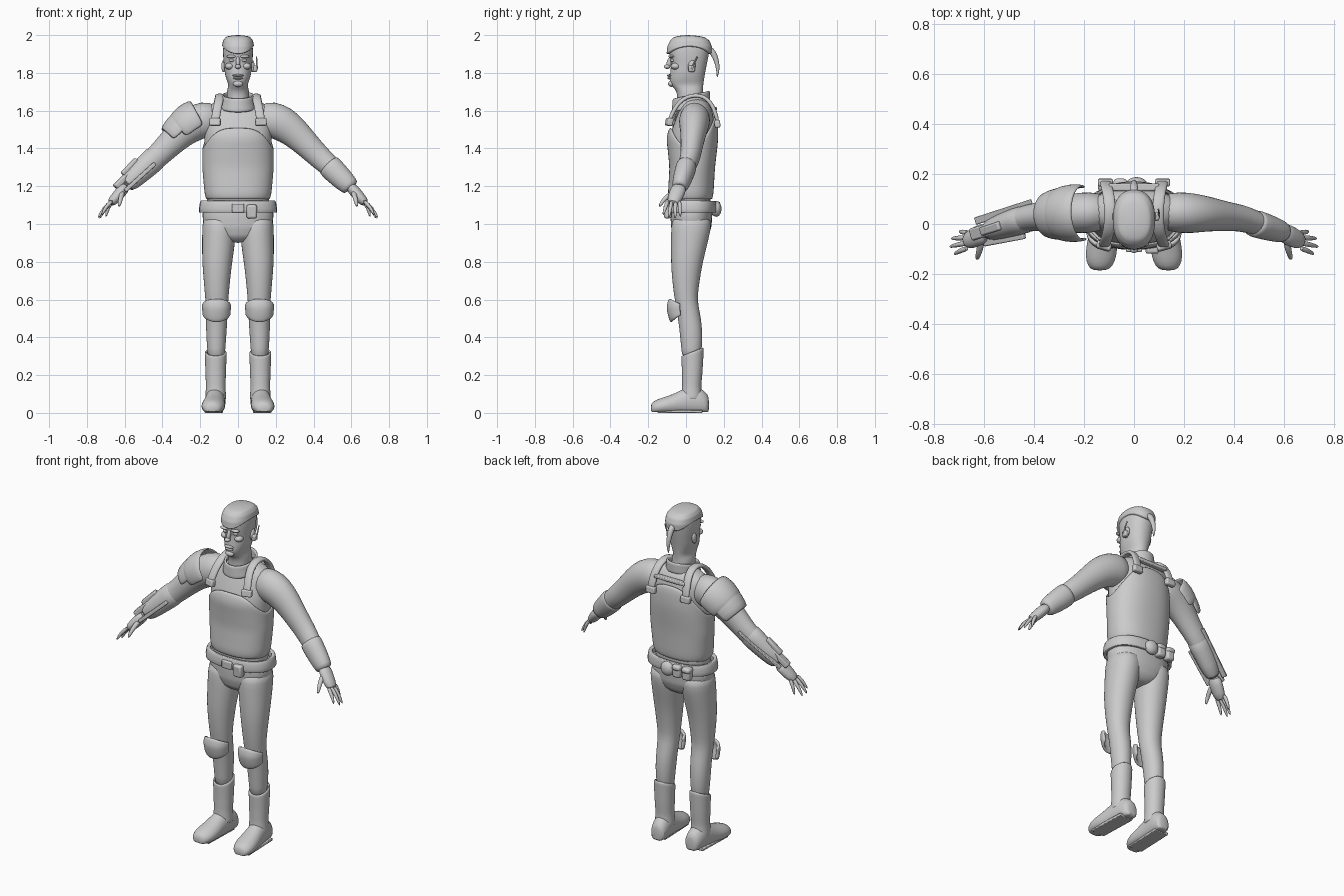
import bpy, bmesh
from math import sin, cos, pi, radians
from mathutils import Vector, Matrix

if "Cube" in bpy.data.objects:
    bpy.data.objects.remove(bpy.data.objects["Cube"])

grey = bpy.data.materials.new("plain_grey")
grey.use_nodes = True
grey.diffuse_color = (0.6, 0.6, 0.6, 1)
grey.node_tree.nodes["Principled BSDF"].inputs["Base Color"].default_value = (0.6, 0.6, 0.6, 1)


def finish(name, bm, mirror=False, thick=0, sub=0, bevel=0, angle=50):
    """Turn a bmesh into a shaded object with its modifiers."""
    bmesh.ops.recalc_face_normals(bm, faces=bm.faces)
    mesh = bpy.data.meshes.new(name)
    bm.to_mesh(mesh)
    bm.free()
    mesh.materials.append(grey)
    obj = bpy.data.objects.new(name, mesh)
    bpy.context.collection.objects.link(obj)
    if mirror:
        obj.modifiers.new("mirror", "MIRROR").use_clip = False
        obj.modifiers["mirror"].use_mirror_merge = False
    if thick:
        solid = obj.modifiers.new("thickness", "SOLIDIFY")
        solid.thickness, solid.offset = thick, 0
    if bevel:
        edge = obj.modifiers.new("bevel", "BEVEL")
        edge.width, edge.segments = bevel, 2
    if sub:
        smooth = obj.modifiers.new("smooth", "SUBSURF")
        smooth.levels = smooth.render_levels = sub
    for other in bpy.context.selected_objects:
        other.select_set(False)
    obj.select_set(True)
    bpy.context.view_layer.objects.active = obj
    bpy.ops.object.shade_smooth_by_angle(angle=radians(angle))
    return obj


def skin(name, rows, closed=True, caps=True, **options):
    """Join rows of points into a surface."""
    bm = bmesh.new()
    grid = [[bm.verts.new(p) for p in row] for row in rows]
    count = len(grid[0])
    for low, high in zip(grid, grid[1:]):
        for i in range(count if closed else count - 1):
            j = (i + 1) % count
            bm.faces.new((low[i], low[j], high[j], high[i]))
    if caps and closed:
        bm.faces.new(grid[0])
        bm.faces.new(grid[-1])
    return finish(name, bm, **options)


def angles(arc, count):
    full = arc is None
    a, b = (0, 360) if full else arc
    return [radians(a + (b - a) * i / (count if full else count - 1)) for i in range(count)]


def shell(name, profile, bottom=None, top=None, arc=None, power=2.3, levels=12, count=24, **options):
    """Upright form from rows of height, half width, front, back and centre x."""
    def point(z, a):
        z = min(max(z, profile[0][0]), profile[-1][0])
        for p, q in zip(profile, profile[1:]):
            if z <= q[0]:
                t = (z - p[0]) / (q[0] - p[0])
                break
        w, front, back, cx = [u + (v - u) * t for u, v in zip((p + (0,))[1:5], (q + (0,))[1:5])]
        c, s = cos(a), sin(a)
        x = abs(c) ** (2 / power) * (1 if c > 0 else -1)
        y = abs(s) ** (2 / power) * (1 if s > 0 else -1)
        return Vector((cx + w * x, (front + back) / 2 + (back - front) / 2 * y, z))
    low = bottom or (lambda a: profile[0][0])
    high = top or (lambda a: profile[-1][0])
    turn = angles(arc, count)
    rows = [[point(low(a) + (high(a) - low(a)) * k / levels, a) for a in turn] for k in range(levels + 1)]
    return skin(name, rows, closed=arc is None, **options)


def tube(name, path, arc=None, count=16, flat=1, **options):
    """Limb along points given as x, y, z and radius."""
    points = [Vector(p[:3]) for p in path]
    rows = []
    for i, p in enumerate(points):
        along = (points[min(i + 1, len(path) - 1)] - points[max(i - 1, 0)]).normalized()
        side = Vector((0, 1, 0))
        side = (side - along * side.dot(along)).normalized()
        up = side.cross(along)
        up = up if up.z > 0 or abs(up.z) < 0.01 else -up
        r = path[i][3]
        rows.append([p + side * r * flat * cos(a) + up * r * sin(a) for a in angles(arc, count)])
    return skin(name, rows, closed=arc is None, **options)


def blob(name, place, size, tilt=0, **options):
    bm = bmesh.new()
    matrix = Matrix.Translation(place) @ Matrix.Rotation(radians(tilt), 4, "X") @ Matrix.Diagonal((*size, 1))
    bmesh.ops.create_uvsphere(bm, u_segments=20, v_segments=12, radius=1, matrix=matrix)
    return finish(name, bm, **options)


def bar(name, start, end, width, depth, **options):
    """Bevelled box running between two points."""
    start, end = Vector(start), Vector(end)
    along = end - start
    turn = along.to_track_quat("Z", "Y").to_matrix().to_4x4()
    bm = bmesh.new()
    matrix = Matrix.Translation((start + end) / 2) @ turn @ Matrix.Diagonal((width, depth, along.length, 1))
    bmesh.ops.create_cube(bm, size=1, matrix=matrix)
    return finish(name, bm, bevel=min(width, depth) * 0.25, **options)


# Shirt and vest
shell("shirt", [(1.06, .165, -.075, .13), (1.2, .165, -.075, .13), (1.35, .175, -.075, .14),
                (1.46, .18, -.09, .15), (1.56, .185, -.055, .15), (1.62, .18, -.03, .135),
                (1.655, .14, -.01, .12), (1.67, .08, 0, .1)], sub=1)
shell("vest", [(1.13, .162, -.085, .135), (1.16, .172, -.09, .14), (1.3, .184, -.082, .148),
               (1.4, .184, -.092, .16), (1.46, .182, -.1, .166), (1.54, .172, -.07, .164), (1.6, .16, -.045, .15)],
      top=lambda a: 1.545 + .035 * sin(a) - .14 * abs(cos(a)) ** 3, caps=False, thick=.012, sub=1, count=32)
shell("collar", [(1.58, .1, -.07, .125), (1.64, .084, -.066, .12), (1.72, .078, -.062, .122)],
      bottom=lambda a: 1.615 + .025 * sin(a), top=lambda a: 1.685 + .02 * sin(a),
      caps=False, thick=.014, sub=1, levels=4, power=2)

# Shoulder straps with end tabs
strap = [(.122, -.092, 1.53), (.115, -.072, 1.59), (.1, -.03, 1.655), (.095, .04, 1.685),
         (.1, .11, 1.67), (.11, .15, 1.61), (.115, .17, 1.53)]
skin("straps", [[(x - .024, y, z), (x, y, z + .003), (x + .024, y, z)] for x, y, z in strap],
     closed=False, mirror=True, thick=.022, sub=2)
bar("front_tabs", (.122, -.092, 1.52), (.12, -.085, 1.56), .06, .03, mirror=True)
bar("back_tabs", (.115, .168, 1.51), (.115, .165, 1.55), .06, .03, mirror=True)
bar("back_yoke", (-.1, .148, 1.61), (.1, .148, 1.61), .03, .02)

# Hips, legs, knee pads and boots
shell("hips", [(.9, .05, -.03, .08), (.93, .13, -.065, .115), (.98, .18, -.08, .135), (1.04, .19, -.083, .14),
               (1.1, .185, -.08, .14)], sub=1)
shell("legs", [(.28, .045, -.02, .075, .115), (.34, .048, -.025, .085, .115), (.44, .056, -.035, .088, .115),
               (.5, .056, -.042, .08, .112), (.6, .061, -.06, .06, .112), (.7, .07, -.074, .072, .112),
               (.8, .08, -.08, .09, .11), (.9, .088, -.08, .115, .103), (.98, .09, -.08, .135, .1),
               (1.05, .085, -.07, .13, .1)], mirror=True, sub=1, power=2.1)
shell("knee_pads", [(.48, .055, -.075, .05, .114), (.51, .066, -.086, .05, .114), (.56, .07, -.096, .05, .114),
                    (.605, .068, -.084, .05, .114)],
      bottom=lambda a: .52 + .04 * sin(a), top=lambda a: .575 - .03 * sin(a),
      arc=(185, 355), levels=6, mirror=True, thick=.016, sub=1)
shell("boot_shafts", [(.07, .05, -.02, .08, .118), (.14, .046, -.015, .075, .118), (.22, .049, -.016, .082, .118),
                      (.36, .054, -.022, .09, .118)], top=lambda a: .325 + .022 * sin(a),
      mirror=True, caps=False, thick=.012, sub=1, power=2.1)
feet = [(.122, .025, .08), (.112, .045, .1), (.07, .052, .135), (.02, .053, .14), (-.03, .055, .115),
        (-.08, .062, .092), (-.13, .064, .078), (-.17, .05, .062), (-.187, .028, .045)]
skin("boot_feet", [[(.122 - y * .08 + w * cos(a), y, max(.004, h * (.45 + .58 * sin(a)))) for a in angles(None, 20)]
                   for y, w, h in feet], mirror=True, sub=1)
bar("boot_soles", (.125, .085, .008), (.133, -.15, .008), .09, .016, mirror=True)

# Belt, buckle and pouches
shell("belt", [(1.06, .196, -.092, .15), (1.09, .197, -.094, .152), (1.122, .188, -.088, .148)],
      caps=False, thick=.02, levels=3, count=32, bevel=.004, power=2.4)
bar("buckle", (0, -.1, 1.06), (0, -.1, 1.107), .065, .025)
bar("front_pouch", (.073, -.095, 1.03), (.073, -.1, 1.102), .055, .04)
blob("round_pouch", (.01, .16, 1.08), (.042, .028, .042))
for x in (-.055, -.118):
    bar("back_pouch", (x, .155, 1.045), (x, .155, 1.115), .05, .045)
    bar("pouch_flap", (x, .157, 1.088), (x, .157, 1.12), .054, .05)

# Arms and hands
tube("arms", [(.1, .05, 1.555, .085), (.18, .046, 1.555, .1), (.24, .043, 1.53, .096), (.3, .04, 1.485, .083),
              (.37, .03, 1.415, .07), (.43, .024, 1.355, .064), (.47, .01, 1.32, .06), (.54, -.012, 1.255, .05),
              (.605, -.035, 1.19, .034)], mirror=True, sub=1, flat=.85)
tube("cuff", [(.475, .005, 1.315, .062), (.485, .002, 1.305, .066), (.54, -.015, 1.25, .062), (.592, -.032, 1.2, .052),
              (.6, -.034, 1.19, .044)], flat=.85, count=20, sub=1)
tube("palms", [(.59, -.03, 1.205, .03), (.62, -.045, 1.17, .032), (.65, -.06, 1.135, .03), (.68, -.072, 1.105, .022)],
     mirror=True, sub=1, flat=1.35, count=12)
for i, (x, y, z) in enumerate([(.7, -.03, 1.035), (.735, -.058, 1.025), (.742, -.092, 1.03), (.722, -.122, 1.045)]):
    base = Vector((.663, -.035 - .02 * i, 1.125))
    tip = Vector((x, y, z))
    middle = (base + tip) / 2 + Vector((.008, 0, .006))
    tube("fingers", [(*base, .013), (*middle, .011), (*tip, .006)], mirror=True, sub=1, count=8)
tube("thumbs", [(.61, -.055, 1.175, .018), (.618, -.1, 1.145, .014), (.625, -.125, 1.12, .012), (.63, -.142, 1.09, .007)],
     mirror=True, sub=1, count=8)

# Right shoulder armour and forearm guard
tube("shoulder_plate_upper", [(-.2, .045, 1.555, .108), (-.25, .043, 1.53, .112), (-.3, .04, 1.48, .1)],
     arc=(-20, 200), thick=.014, sub=1)
tube("shoulder_plate_lower", [(-.25, .043, 1.53, .1), (-.3, .04, 1.485, .1), (-.345, .035, 1.44, .086)],
     arc=(0, 180), thick=.014, sub=1)
tube("forearm_guard", [(-.41, .026, 1.375, .07), (-.47, .01, 1.32, .066), (-.54, -.012, 1.255, .058),
                       (-.6, -.034, 1.195, .046)], flat=.85, sub=1, count=20)
bar("guard_blade", (-.41, .085, 1.385), (-.635, .012, 1.2), .03, .012)
bar("guard_plate", (-.5, .002, 1.345), (-.65, -.042, 1.195), .05, .03)
bar("guard_box", (-.535, -.005, 1.34), (-.61, -.03, 1.262), .035, .03)
bar("guard_rail", (-.44, -.045, 1.32), (-.6, -.075, 1.175), .03, .02)

# Head and face
shell("head", [(1.6, .062, -.045, .1), (1.69, .06, -.048, .09), (1.718, .056, -.06, .09), (1.735, .05, -.082, .092),
               (1.765, .062, -.088, .096), (1.8, .071, -.084, .102), (1.85, .076, -.08, .112), (1.88, .079, -.086, .118),
               (1.92, .08, -.09, .125), (1.96, .076, -.08, .12), (1.985, .04, -.04, .08)],
      levels=24, sub=1, power=2.2)
blob("nose_bridge", (0, -.088, 1.855), (.011, .014, .036), tilt=-18)
blob("nose_tip", (0, -.1, 1.833), (.016, .017, .012))
blob("brows", (.035, -.077, 1.887), (.026, .016, .009), mirror=True)
blob("eyes", (.033, -.07, 1.866), (.015, .014, .008), mirror=True)
blob("cheeks", (.045, -.055, 1.835), (.024, .026, .018), mirror=True)
blob("upper_lip", (0, -.087, 1.786), (.03, .014, .007))
blob("lower_lip", (0, -.086, 1.772), (.026, .013, .007))
blob("chin", (0, -.079, 1.742), (.027, .016, .016))
blob("ears", (.077, .03, 1.835), (.011, .02, .032), tilt=-12, mirror=True)
bar("earpiece", (.075, .03, 1.822), (.102, .03, 1.822), .035, .035)
tube("antenna", [(.1, .03, 1.82, .005), (.1, .045, 1.855, .004), (.098, .06, 1.885, .003)], count=8)

# Cropped hair with a tail behind
shell("hair", [(1.85, .08, -.096, .128), (1.9, .084, -.104, .136), (1.94, .086, -.1, .138), (1.97, .08, -.086, .126),
               (1.99, .066, -.066, .1), (1.998, .042, -.045, .07), (2, .012, -.015, .03)],
      bottom=lambda a: 1.94 - .045 * sin(a) ** 2, levels=14, sub=1, power=2.4)
tube("hair_tail", [(0, .115, 1.93, .02), (0, .145, 1.91, .018), (0, .163, 1.86, .014), (0, .17, 1.82, .01),
                   (0, .165, 1.775, .003)], count=10, sub=1)
